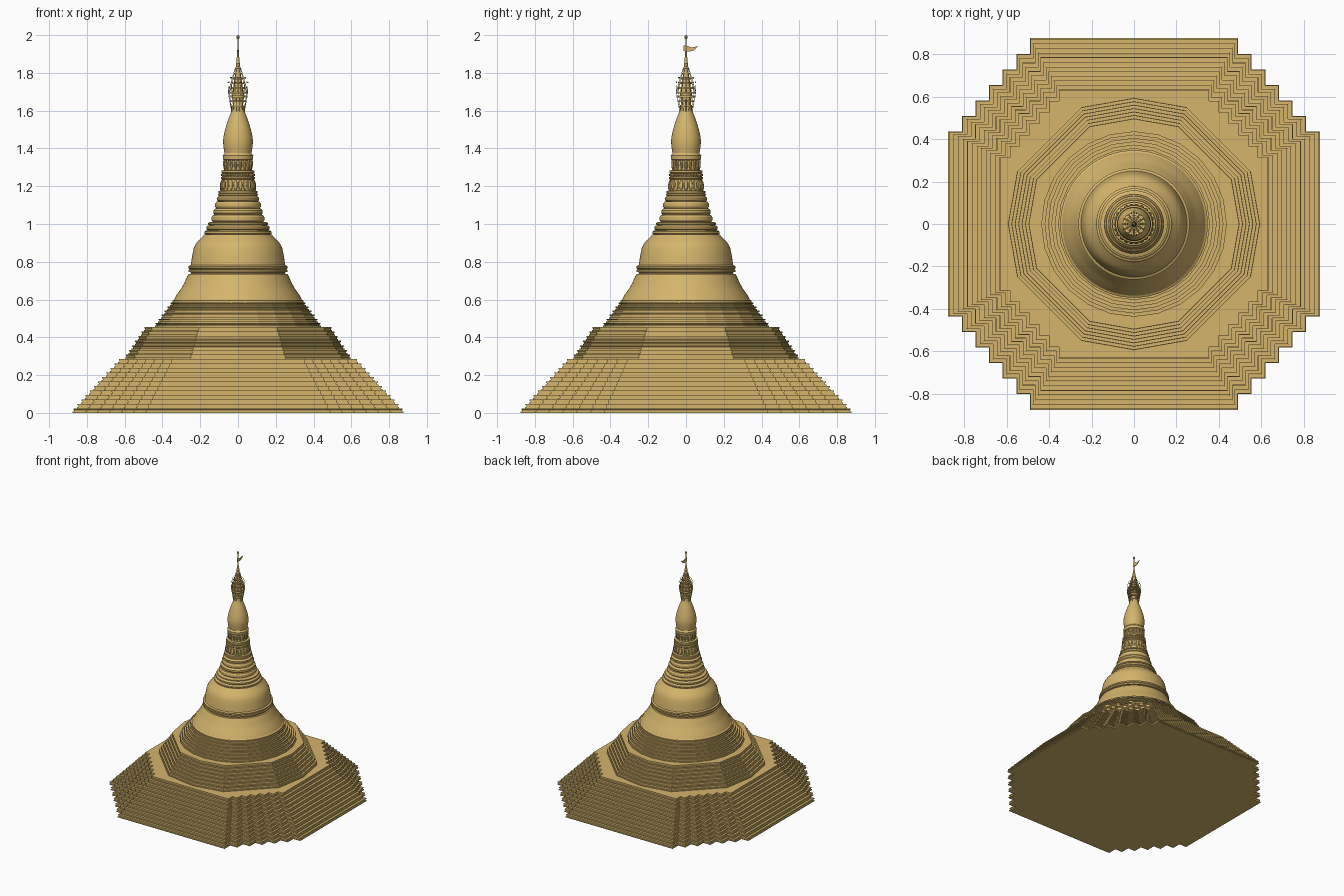
import bpy, bmesh, math
from mathutils import Matrix, Vector

if "Cube" in bpy.data.objects:
    bpy.data.objects.remove(bpy.data.objects["Cube"])

gold = bpy.data.materials.new("warm gold")
gold.use_nodes = True
gold.diffuse_color = (0.66, 0.46, 0.15, 1)
gold.node_tree.nodes["Principled BSDF"].inputs["Base Color"].default_value = gold.diffuse_color


def finish(name, bm, smooth=False):
    bmesh.ops.recalc_face_normals(bm, faces=bm.faces)
    mesh = bpy.data.meshes.new(name)
    bm.to_mesh(mesh)
    bm.free()
    mesh.materials.append(gold)
    obj = bpy.data.objects.new(name, mesh)
    bpy.context.collection.objects.link(obj)
    if smooth:
        bpy.ops.object.select_all(action="DESELECT")
        obj.select_set(True)
        bpy.context.view_layer.objects.active = obj
        bpy.ops.object.shade_smooth_by_angle(angle=math.radians(32))
    return obj


def loft(name, outline, profile, smooth=False):
    """Stack scaled copies of a plan outline; profile holds (scale, z)."""
    bm = bmesh.new()
    rings = [[bm.verts.new((x * s, y * s, z)) for x, y in outline] for s, z in profile]
    n = len(outline)
    for a, b in zip(rings, rings[1:]):
        for i in range(n):
            bm.faces.new((a[i], a[(i + 1) % n], b[(i + 1) % n], b[i]))
    bm.faces.new(rings[0])
    bm.faces.new(rings[-1])
    return finish(name, bm, smooth)


def circle(n):
    return [(math.cos(math.tau * i / n), math.sin(math.tau * i / n)) for i in range(n)]


def terraces(r0, r1, z0, z1, count, lip):
    """Stepped profile; each step has a projecting lip at its top."""
    pts, h, d = [], (z1 - z0) / count, (r0 - r1) / count
    for i in range(count):
        r, z = r0 - d * i, z0 + h * i
        pts += [(r, z), (r, z + h * 0.3), (r - lip, z + h * 0.35),
                (r - lip, z + h * 0.65), (r - lip * 0.4, z + h * 0.7), (r - lip * 0.4, z + h)]
    return pts


def ring_of(name, count, radius, z, size, tilt=0.0):
    """Ring of small rounded ornaments; size is radial, tangential, vertical."""
    bm = bmesh.new()
    for i in range(count):
        m = (Matrix.Rotation(math.tau * i / count, 4, "Z")
             @ Matrix.Translation((radius, 0, z))
             @ Matrix.Rotation(tilt, 4, "Y")
             @ Matrix.Diagonal((*size, 1)))
        bmesh.ops.create_uvsphere(bm, u_segments=8, v_segments=6, radius=1, matrix=m)
    return finish(name, bm, True)


def rods(name, count, r0, z0, r1, z1, thick):
    """Ring of thin rods from one circle to another."""
    bm = bmesh.new()
    for x, y in circle(count):
        a, b = Vector((x * r0, y * r0, z0)), Vector((x * r1, y * r1, z1))
        m = Matrix.Translation((a + b) / 2) @ (b - a).to_track_quat("Z", "Y").to_matrix().to_4x4()
        bmesh.ops.create_cone(bm, cap_ends=True, segments=5, radius1=thick,
                              radius2=thick * 0.5, depth=(b - a).length, matrix=m)
    return finish(name, bm)


# Redented square base: one stepped corner, turned into four
STEPS = 6
corner = []
for i in range(STEPS + 1):
    x = 0.875 - (0.875 - 0.49) * i / STEPS
    y = 0.435 + (0.875 - 0.435) * i / STEPS
    corner.append((x, y))
    if i < STEPS:
        corner.append((x - (0.875 - 0.49) / STEPS, y))
plan = (corner + [(-x, y) for x, y in reversed(corner)]
        + [(-x, -y) for x, y in corner] + [(x, -y) for x, y in reversed(corner)])
loft("square_terraces", plan, terraces(1, 0.7, 0, 0.285, 12, 0.009))

# Bent octagon terraces
bent = []
for q in range(4):
    for deg, r in ((0, 0.595), (24.5, 0.605), (65.5, 0.605)):
        a = math.radians(deg + 90 * q)
        bent.append((r * math.cos(a), r * math.sin(a)))
loft("octagon_terraces", bent, terraces(1, 0.81, 0.285, 0.455, 7, 0.01))

# Round terraces under the bell
loft("round_terraces", circle(24), terraces(0.44, 0.345, 0.455, 0.585, 6, 0.008))

# Bell with girdle and shoulder
loft("bell", circle(64), [
    (0.335, 0.57), (0.347, 0.58), (0.347, 0.594), (0.337, 0.6), (0.325, 0.625),
    (0.303, 0.655), (0.283, 0.69), (0.268, 0.725), (0.262, 0.735), (0.25, 0.737),
    (0.25, 0.744), (0.262, 0.747), (0.262, 0.757), (0.255, 0.76), (0.262, 0.766),
    (0.262, 0.776), (0.25, 0.782), (0.246, 0.81), (0.241, 0.84), (0.235, 0.87),
    (0.226, 0.89), (0.212, 0.91), (0.19, 0.93), (0.178, 0.945)], True)

# Ringed neck
neck = [(0.178, 0.94)]
for r, z, h in ((0.178, 0.945, 0.02), (0.168, 0.967, 0.025), (0.158, 0.994, 0.016),
                (0.14, 1.012, 0.035), (0.131, 1.05, 0.03), (0.121, 1.083, 0.035),
                (0.112, 1.12, 0.025), (0.105, 1.148, 0.016)):
    neck += [(r - 0.006, z), (r, z + h * 0.25), (r, z + h * 0.7), (r - 0.007, z + h)]
loft("ringed_neck", circle(48), neck, True)

# Lotus band: core, mouldings and petals
loft("lotus_core", circle(40), [
    (0.098, 1.16), (0.102, 1.163), (0.102, 1.174), (0.09, 1.178), (0.084, 1.235),
    (0.09, 1.24), (0.09, 1.248), (0.08, 1.252), (0.08, 1.268), (0.087, 1.272),
    (0.087, 1.282), (0.072, 1.286), (0.067, 1.335), (0.079, 1.342), (0.081, 1.362),
    (0.074, 1.368), (0.07, 1.38)], True)
ring_of("lower_petals", 22, 0.088, 1.205, (0.008, 0.011, 0.028), -0.1)
ring_of("lotus_beads", 28, 0.083, 1.26, (0.008, 0.008, 0.008))
ring_of("upper_petals", 18, 0.071, 1.312, (0.008, 0.009, 0.03), 0.1)

# Banana bud
loft("bud", circle(48), [
    (0.07, 1.365), (0.073, 1.385), (0.077, 1.41), (0.079, 1.435), (0.077, 1.46),
    (0.071, 1.49), (0.061, 1.525), (0.049, 1.56), (0.037, 1.59), (0.029, 1.62),
    (0.025, 1.65)], True)

# Umbrella crown: flaring open hoops with rods and hanging bells
hoops = ((0.032, 1.59), (0.037, 1.62), (0.043, 1.65), (0.05, 1.675), (0.054, 1.695),
         (0.041, 1.72), (0.034, 1.745), (0.027, 1.77), (0.021, 1.795), (0.017, 1.82))
for i, (r, z) in enumerate(hoops):
    loft(f"crown_hoop_{i + 1}", circle(24),
         [(r * 0.8, z - 0.003), (r, z - 0.004), (r, z + 0.004), (r * 0.8, z + 0.005)])
rods("crown_ribs", 14, 0.03, 1.575, 0.052, 1.69, 0.0022)
rods("crown_upper_ribs", 12, 0.05, 1.7, 0.017, 1.82, 0.002)
rods("crown_spikes", 14, 0.051, 1.695, 0.053, 1.735, 0.0018)
ring_of("crown_bells", 14, 0.052, 1.75, (0.003, 0.003, 0.005))
ring_of("upper_bells", 12, 0.04, 1.775, (0.0025, 0.0025, 0.005))

# Spire, vane rod and finial
loft("spire", circle(16), [
    (0.025, 1.64), (0.032, 1.69), (0.026, 1.72), (0.018, 1.77), (0.012, 1.81),
    (0.015, 1.825), (0.009, 1.835), (0.012, 1.85), (0.007, 1.86), (0.009, 1.875),
    (0.005, 1.885), (0.004, 1.92), (0.003, 1.98)], True)
ring_of("finial", 1, 0, 1.989, (0.008, 0.008, 0.011))

# Swallow-tailed vane
bm = bmesh.new()
edge = ((-0.012, 1.915), (0.02, 1.913), (0.042, 1.92), (0.064, 1.94),
        (0.046, 1.938), (0.03, 1.934), (0.01, 1.942), (-0.012, 1.945))
face = bm.faces.new([bm.verts.new((-0.002, y, z)) for y, z in edge])
solid = bmesh.ops.extrude_face_region(bm, geom=[face])
bmesh.ops.translate(bm, vec=(0.004, 0, 0),
                    verts=[v for v in solid["geom"] if isinstance(v, bmesh.types.BMVert)])
finish("vane", bm)
